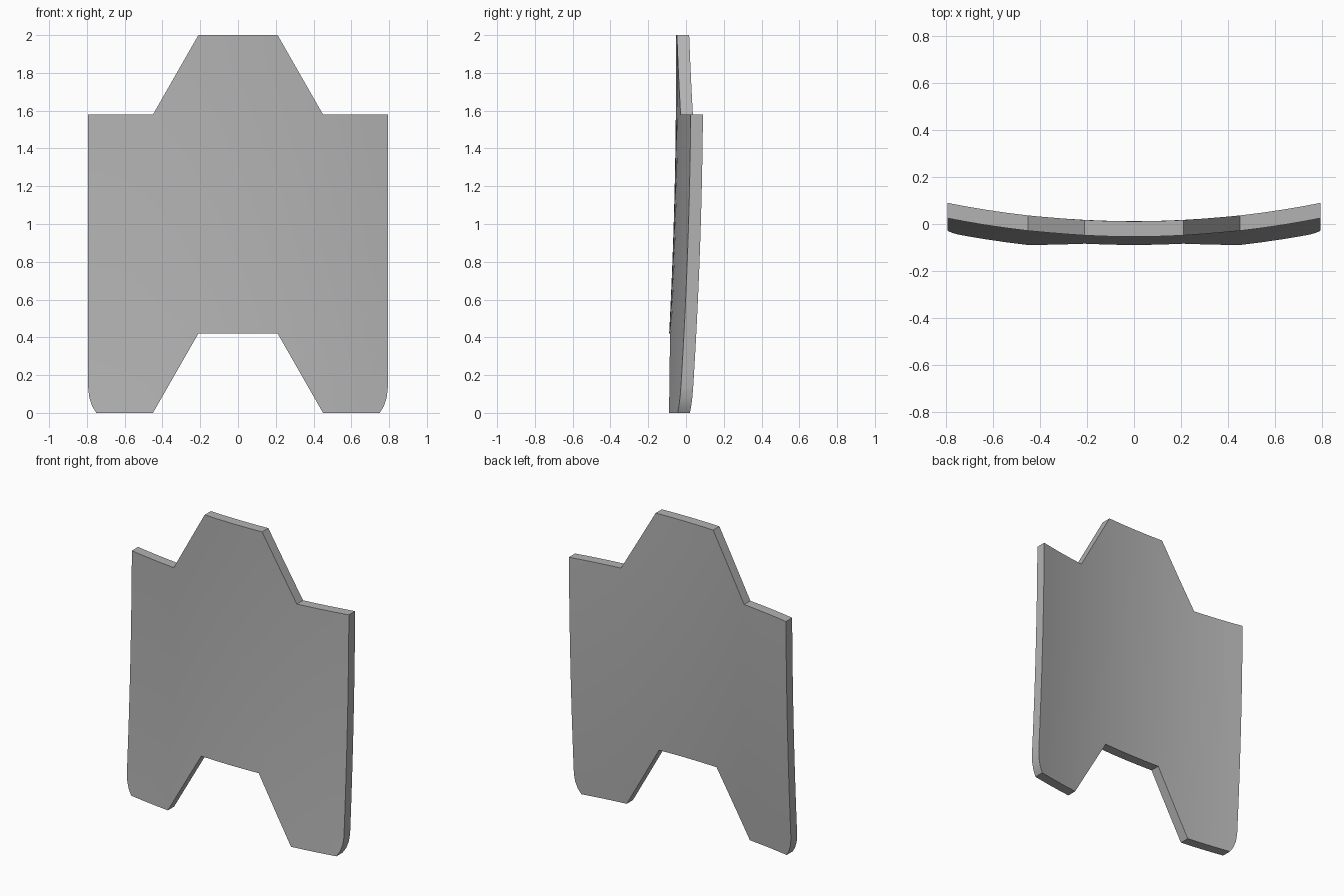
import bpy
import bmesh
import math

cube = bpy.data.objects.get("Cube")
if cube:
    bpy.data.objects.remove(cube, do_unlink=True)

THICKNESS = 0.065


def front_y(x, z):
    """Depth of the front surface: bowed across, gently curved upward."""
    return -0.053 - 0.019 * (1.8 - z) ** 2 + x * x / 8


# Plain grey material
grey = bpy.data.materials.new("plain grey")
grey.use_nodes = True
colour = (0.45, 0.45, 0.45, 1)
grey.diffuse_color = colour
grey.node_tree.nodes["Principled BSDF"].inputs["Base Color"].default_value = colour

# Half outline, mirrored into the full silhouette
half = [(0.21, 0.42), (0.45, 0), (0.75, 0), (0.772, 0.035), (0.787, 0.08),
        (0.793, 0.13), (0.793, 1.58), (0.45, 1.58), (0.21, 2)]
outline = half + [(-x, z) for x, z in reversed(half)]

bm = bmesh.new()
bm.faces.new([bm.verts.new((x, 0, z)) for x, z in outline])


def slice_plate(axis, position):
    point, normal = [0, 0, 0], [0, 0, 0]
    point[axis], normal[axis] = position, 1
    geometry = bm.verts[:] + bm.edges[:] + bm.faces[:]
    bmesh.ops.bisect_plane(bm, geom=geometry, dist=1e-5,
                           plane_co=point, plane_no=normal)


# Cut the flat plate into a grid so it can bend
for x in (0, 0.105, 0.21, 0.29, 0.37, 0.45, 0.54, 0.63, 0.71):
    for side in {x, -x}:
        slice_plate(0, side)
for i in range(1, 16):
    slice_plate(2, i / 8)

# Bend the front, then extrude it to the back
for v in bm.verts:
    v.co.y = front_y(v.co.x, v.co.z)
back = bmesh.ops.extrude_face_region(bm, geom=bm.faces[:], use_keep_orig=True)
back_verts = [g for g in back["geom"] if isinstance(g, bmesh.types.BMVert)]
bmesh.ops.translate(bm, vec=(0, THICKNESS, 0), verts=back_verts)
bmesh.ops.recalc_face_normals(bm, faces=bm.faces[:])

mesh = bpy.data.meshes.new("curved_plate")
bm.to_mesh(mesh)
bm.free()
mesh.materials.append(grey)
plate = bpy.data.objects.new("curved_plate", mesh)
bpy.context.collection.objects.link(plate)

# Smooth surfaces with crisp outline edges
bpy.ops.object.select_all(action="DESELECT")
plate.select_set(True)
bpy.context.view_layer.objects.active = plate
bpy.ops.object.shade_smooth_by_angle(angle=math.radians(30))
